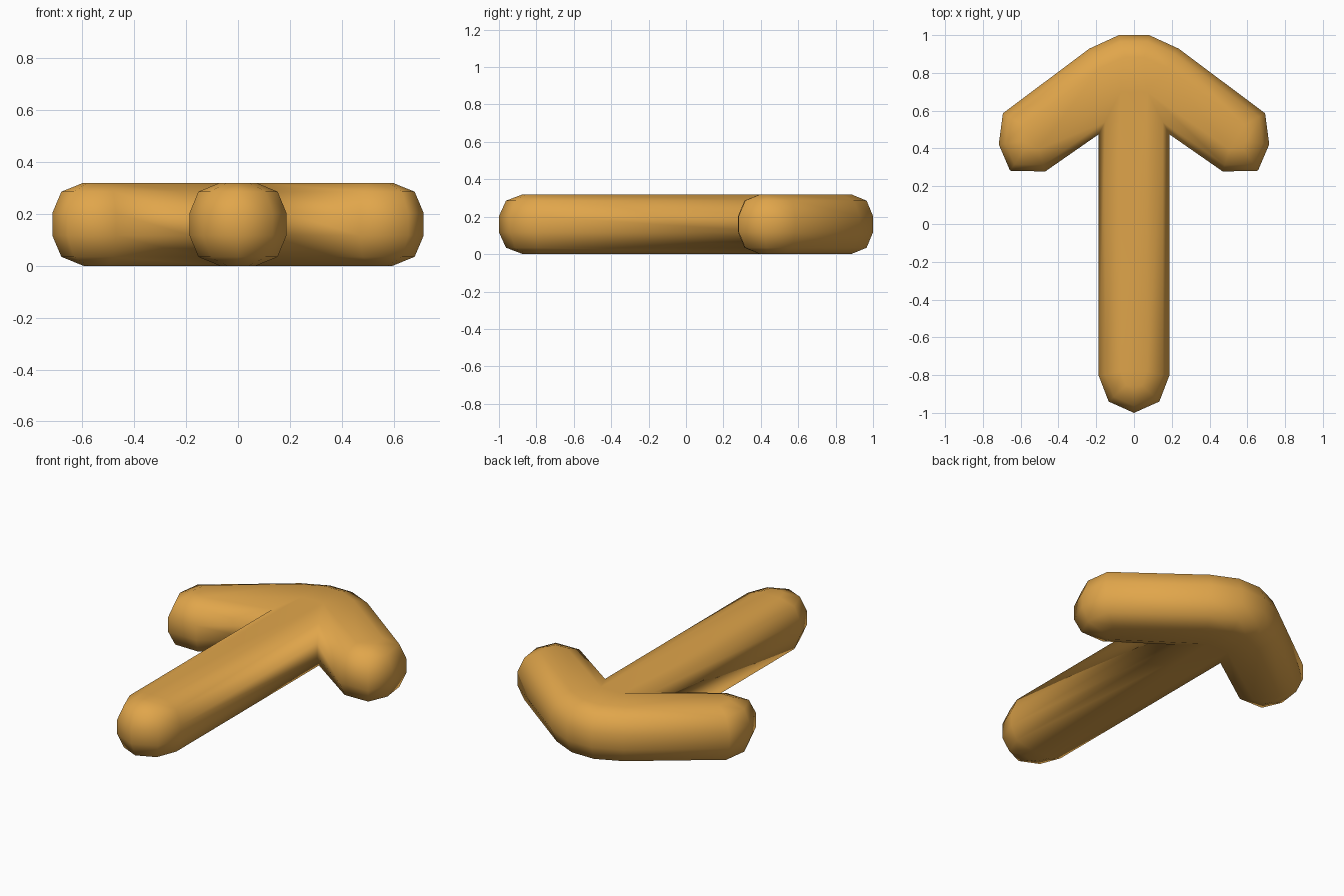
import bpy, bmesh
from mathutils import Vector

if "Cube" in bpy.data.objects:
    bpy.data.objects.remove(bpy.data.objects["Cube"])

HEIGHT, BEVEL = 0.32, 0.117

# Right half of the arrow outline, from the tip round to the tail
half = [(0.08, 1.0), (0.237, 0.928), (0.694, 0.586), (0.716, 0.422),
        (0.656, 0.282), (0.47, 0.278), (0.187, 0.475),
        (0.187, -0.803), (0.134, -0.94)]
outline = [Vector(p) for p in half] + [Vector((0, -1.0))]
outline += [Vector((-x, y)) for x, y in reversed(half)]


def inset(points, d):
    """Mitred inward offset of a clockwise outline."""
    out = []
    n = len(points)
    for i, p in enumerate(points):
        a = (p - points[i - 1]).normalized()
        b = (points[(i + 1) % n] - p).normalized()
        na, nb = Vector((a.y, -a.x)), Vector((b.y, -b.x))
        out.append(p + (na + nb) * (d / (1 + na.dot(nb))))
    return out


# Rounded rim: (inset, height) of each ring from bottom to top
k = 0.293 * BEVEL
rings = [(BEVEL, 0), (k, k), (0, BEVEL),
         (0, HEIGHT - BEVEL), (k, HEIGHT - k), (BEVEL, HEIGHT)]

bm = bmesh.new()
loops = [[bm.verts.new((p.x, p.y, z)) for p in inset(outline, d)]
         for d, z in rings]
n = len(outline)
for lo, hi in zip(loops, loops[1:]):
    for i in range(n):
        j = (i + 1) % n
        bm.faces.new((lo[i], lo[j], hi[j], hi[i]))
caps = [bm.faces.new(loops[0]), bm.faces.new(loops[-1])]
bmesh.ops.triangulate(bm, faces=caps)
bmesh.ops.recalc_face_normals(bm, faces=bm.faces)
for f in bm.faces:
    f.smooth = True

mesh = bpy.data.meshes.new("arrow")
bm.to_mesh(mesh)
bm.free()
arrow = bpy.data.objects.new("arrow", mesh)
bpy.context.collection.objects.link(arrow)

# Orange finish
mat = bpy.data.materials.new("orange")
mat.diffuse_color = (0.75, 0.38, 0.07, 1)
mat.use_nodes = True
mat.node_tree.nodes["Principled BSDF"].inputs["Base Color"].default_value = mat.diffuse_color
mesh.materials.append(mat)
